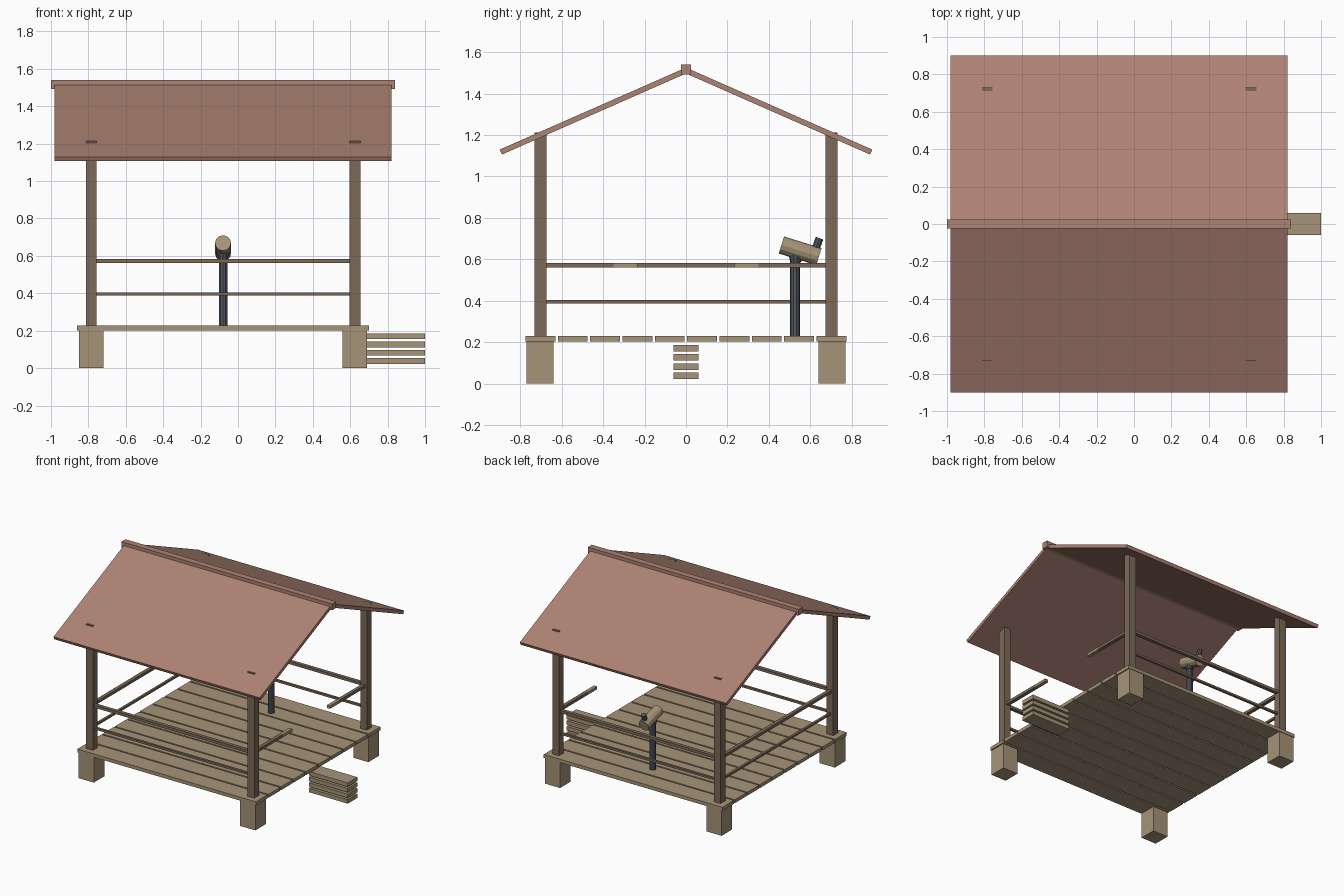
import bpy, bmesh, math
from mathutils import Vector, Matrix

if "Cube" in bpy.data.objects:
    bpy.data.objects.remove(bpy.data.objects["Cube"])


def material(name, r, g, b):
    lin = [((c / 255 + 0.055) / 1.055) ** 2.4 for c in (r, g, b)]
    m = bpy.data.materials.new(name)
    m.diffuse_color = (*lin, 1)
    m.use_nodes = True
    m.node_tree.nodes["Principled BSDF"].inputs["Base Color"].default_value = m.diffuse_color
    return m


TAN = material("tan wood", 166, 148, 120)
DARK = material("dark wood", 124, 106, 89)
ROOF = material("terracotta roof", 174, 131, 116)
METAL = material("grey metal", 82, 88, 96)


def finish(bm, name, mat):
    bmesh.ops.recalc_face_normals(bm, faces=bm.faces)
    me = bpy.data.meshes.new(name)
    bm.to_mesh(me)
    bm.free()
    me.materials.append(mat)
    ob = bpy.data.objects.new(name, me)
    bpy.context.collection.objects.link(ob)
    return ob


def box(name, x, y, z, mat):
    """Box from (min, max) ranges."""
    bm = bmesh.new()
    bmesh.ops.create_cube(bm, size=1)
    for v in bm.verts:
        v.co = [(a + b) / 2 + c * (b - a) for (a, b), c in zip((x, y, z), v.co)]
    return finish(bm, name, mat)


def rod(name, a, b, r, sides, mat, r2=None):
    """Cylinder or cone between two points."""
    a, b = Vector(a), Vector(b)
    bm = bmesh.new()
    rot = (b - a).to_track_quat('Z', 'Y').to_matrix().to_4x4()
    bmesh.ops.create_cone(bm, cap_ends=True, segments=sides, radius1=r,
                          radius2=r if r2 is None else r2, depth=(b - a).length,
                          matrix=Matrix.Translation((a + b) / 2) @ rot)
    return finish(bm, name, mat)


def around(c, w):
    return (c - w / 2, c + w / 2)


PX = (-0.785, 0.625)   # post positions
PY = 0.702

# deck planks
for i in range(10):
    y = -0.775 + i * 0.1562
    box(f"deck_plank_{i + 1}", (-0.86, 0.70), (y, y + 0.144), (0.202, 0.229), TAN)

# footing blocks and corner posts
for xn, x in zip(("left", "right"), PX):
    for yn, s in (("front", -1), ("back", 1)):
        box(f"{yn}_{xn}_footing", around(x, 0.132), around(s * 0.705, 0.132), (0, 0.202), TAN)
        box(f"{yn}_{xn}_post", around(x, 0.058), around(s * PY, 0.058), (0.225, 1.213), DARK)

# railings on three sides, short handrails beside the entrance
for n, z, h, d in (("upper", 0.572, 0.022, 0.028), ("lower", 0.395, 0.016, 0.018)):
    for yn, s in (("front", -1), ("back", 1)):
        box(f"{yn}_{n}_rail", PX, around(s * PY, d), around(z, h), DARK)
    box(f"left_{n}_rail", around(PX[0], d), (-PY, PY), around(z, h), DARK)
for yn, s in (("front", -1), ("back", 1)):
    box(f"{yn}_entrance_rail", around(PX[1], 0.028), sorted((s * 0.35, s * PY)),
        around(0.572, 0.022), DARK)
    box(f"{yn}_entrance_rail_end", around(PX[1], 0.028), sorted((s * 0.235, s * 0.35)),
        around(0.572, 0.022), TAN)

# entrance steps
for i in range(4):
    z = 0.022 + i * 0.0442
    box(f"step_board_{i + 1}", (0.66, 1.0), (-0.06, 0.06), (z, z + 0.031), TAN)

# roof slopes and ridge beam
for yn, s in (("front", -1), ("back", 1)):
    bm = bmesh.new()
    prof = [(0, 1.526), (0.90, 1.13), (0.889, 1.106), (0, 1.4975)]
    f = bm.faces.new([bm.verts.new((-0.98, s * y, z)) for y, z in prof])
    ext = bmesh.ops.extrude_face_region(bm, geom=[f])
    bmesh.ops.translate(bm, vec=(1.80, 0, 0),
                        verts=[g for g in ext["geom"] if isinstance(g, bmesh.types.BMVert)])
    bm.normal_update()
    finish(bm, f"{yn}_roof_slope", ROOF)
box("ridge_beam", (-1.0, 0.84), (-0.025, 0.025), (1.492, 1.541), ROOF)

# viewing scope on a pole
SX = -0.08
rod("scope_pole", (SX, 0.527, 0.225), (SX, 0.527, 0.605), 0.024, 10, METAL)
rod("scope_mount", (SX, 0.53, 0.585), (SX, 0.53, 0.62), 0.026, 10, METAL, 0.034)
rod("scope_tube", (SX, 0.461, 0.669), (SX, 0.642, 0.613), 0.043, 12, TAN)
rod("scope_eyepiece", (SX, 0.622, 0.64), (SX, 0.645, 0.702), 0.019, 8, METAL)
